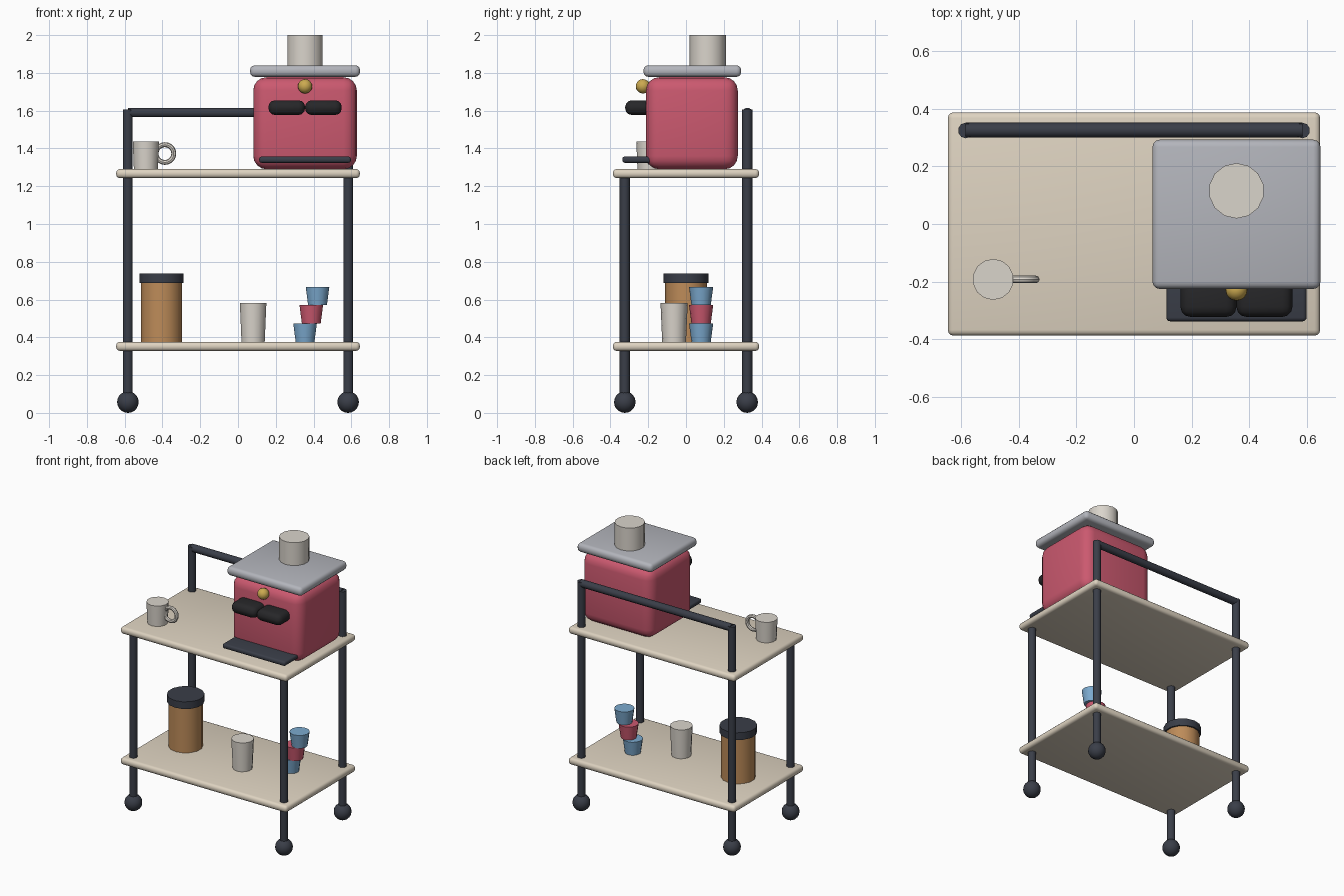
import bpy
from math import radians, pi

if "Cube" in bpy.data.objects:
    bpy.data.objects.remove(bpy.data.objects["Cube"])


def mat(name, rgb):
    m = bpy.data.materials.new(name)
    m.diffuse_color = (*rgb, 1)
    m.use_nodes = True
    m.node_tree.nodes["Principled BSDF"].inputs["Base Color"].default_value = m.diffuse_color
    return m


CREAM = mat("cream", (0.73, 0.65, 0.53))
DARK = mat("dark_metal", (0.042, 0.048, 0.065))
BLACK = mat("black", (0.02, 0.02, 0.022))
RED = mat("red", (0.60, 0.10, 0.16))
STEEL = mat("steel", (0.45, 0.46, 0.50))
CHINA = mat("china", (0.70, 0.66, 0.60))
TAN = mat("tan", (0.51, 0.26, 0.10))
BLUE = mat("blue", (0.20, 0.40, 0.62))
GOLD = mat("gold", (0.60, 0.40, 0.08))


def finish(name, material):
    o = bpy.context.object
    o.name = name
    o.data.materials.append(material)
    bpy.ops.object.shade_smooth_by_angle(angle=radians(40))
    return o


def box(name, lo, hi, bevel, material, segments=3):
    """Rounded box between two corners."""
    bpy.ops.mesh.primitive_cube_add(size=1, location=[(a + b) / 2 for a, b in zip(lo, hi)])
    o = bpy.context.object
    o.scale = [b - a for a, b in zip(lo, hi)]
    bpy.ops.object.transform_apply(location=False, rotation=False, scale=True)
    m = o.modifiers.new("round", "BEVEL")
    m.width, m.segments = bevel, segments
    bpy.ops.object.modifier_apply(modifier=m.name)
    return finish(name, material)


def cup(name, x, y, z0, z1, r0, r1, material, sides=14):
    """Upright cylinder or tapered cup from z0 to z1."""
    bpy.ops.mesh.primitive_cone_add(vertices=sides, radius1=r0, radius2=r1, depth=z1 - z0,
                                    location=(x, y, (z0 + z1) / 2))
    return finish(name, material)


def ball(name, loc, r, material):
    bpy.ops.mesh.primitive_uv_sphere_add(segments=16, ring_count=10, radius=r, location=loc)
    return finish(name, material)


# Cart shelves
for name, z in (("lower_shelf", 0.328), ("upper_shelf", 1.243)):
    box(name, (-0.645, -0.387, z), (0.645, 0.387, z + 0.048), 0.02, CREAM)

# Legs and casters; the back legs continue up to the rail
for sx, side in ((-1, "left"), (1, "right")):
    for sy, end, top in ((-1, "front", 1.265), (1, "back", 1.605)):
        x, y = sx * 0.583, sy * 0.324
        cup(f"{end}_{side}_leg", x, y, 0.06, top, 0.027, 0.027, DARK, 10)
        ball(f"{end}_{side}_caster", (x, y, 0.057), 0.057, DARK)

# Back rail
bpy.ops.mesh.primitive_cylinder_add(vertices=10, radius=0.026, depth=1.166,
                                    location=(0, 0.325, 1.59), rotation=(0, pi / 2, 0))
finish("back_rail", DARK)

# Coffee machine
MX = 0.355
box("machine_body", (MX - 0.274, -0.212, 1.29), (MX + 0.274, 0.274, 1.777), 0.07, RED, 4)
box("machine_top_plate", (MX - 0.291, -0.225, 1.779), (MX + 0.291, 0.292, 1.84), 0.025, STEEL)
box("drip_tray", (MX - 0.243, -0.337, 1.324), (MX + 0.243, -0.10, 1.357), 0.013, DARK)
for side, x in (("left", MX - 0.097), ("right", MX + 0.097)):
    box(f"{side}_spout_grip", (x - 0.097, -0.322, 1.577), (x + 0.097, -0.17, 1.655), 0.035, BLACK)
ball("gold_knob", (MX, -0.228, 1.729), 0.038, GOLD)
cup("cup_on_machine", MX, 0.115, 1.84, 2.0, 0.096, 0.096, CHINA)

# Mug with ring handle
cup("mug", -0.488, -0.192, 1.29, 1.437, 0.065, 0.071, CHINA)
bpy.ops.mesh.primitive_torus_add(major_radius=0.047, minor_radius=0.013, major_segments=20,
                                 minor_segments=8, location=(-0.387, -0.192, 1.373),
                                 rotation=(pi / 2, 0, 0))
finish("mug_handle", CHINA)

# Canister and tall cup on the lower shelf
cup("canister", -0.405, 0, 0.376, 0.69, 0.11, 0.11, TAN)
cup("canister_lid", -0.405, 0, 0.688, 0.738, 0.12, 0.12, DARK)
cup("tall_cup", 0.08, -0.063, 0.376, 0.582, 0.063, 0.072, CHINA)

# Leaning stack of small cups
for i, m in enumerate((BLUE, RED, BLUE)):
    z = 0.376 + i * 0.097
    cup(f"stacked_cup_{i + 1}", 0.355 + i * 0.033, 0.08, z, z + 0.097, 0.051, 0.064, m)
